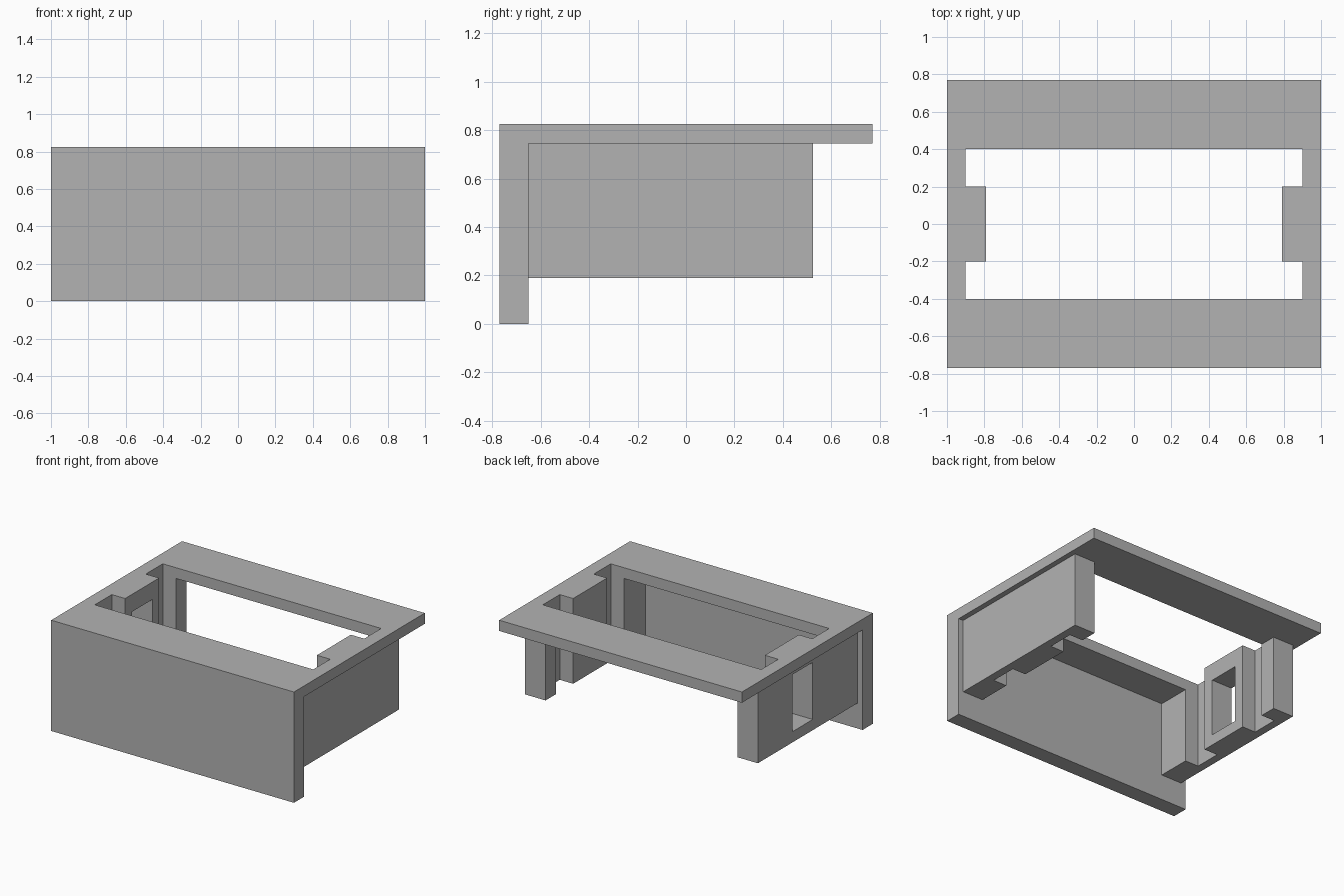
import bpy
import bmesh
from mathutils import Vector

cube = bpy.data.objects.get("Cube")
if cube:
    bpy.data.objects.remove(cube, do_unlink=True)

grey = bpy.data.materials.new("plain grey")
grey.use_nodes = True
colour = (0.45, 0.45, 0.45, 1)
grey.diffuse_color = colour
grey.node_tree.nodes["Principled BSDF"].inputs["Base Color"].default_value = colour


def extrude(name, points, offset):
    """Extrude a closed outline of 3D points along an offset."""
    bm = bmesh.new()
    face = bm.faces.new([bm.verts.new(p) for p in points])
    result = bmesh.ops.extrude_face_region(bm, geom=[face], use_keep_orig=True)
    moved = [v for v in result["geom"] if isinstance(v, bmesh.types.BMVert)]
    bmesh.ops.translate(bm, verts=moved, vec=Vector(offset))
    bmesh.ops.recalc_face_normals(bm, faces=bm.faces[:])
    mesh = bpy.data.meshes.new(name)
    bm.to_mesh(mesh)
    bm.free()
    mesh.materials.append(grey)
    obj = bpy.data.objects.new(name, mesh)
    bpy.context.collection.objects.link(obj)
    return obj


def cut(target, cutter):
    mod = target.modifiers.new("cut", 'BOOLEAN')
    mod.operation = 'DIFFERENCE'
    mod.solver = 'EXACT'
    mod.object = cutter
    cutter.hide_render = True
    cutter.hide_viewport = True


FRONT, PANEL_BACK, BACK = -0.77, -0.65, 0.77
TOP, PLATE_UNDER, WALL_LOW = 0.825, 0.745, 0.19
OUTER, GROOVE, POST = 0.96, 0.90, 0.79
WALL_BACK = 0.525

# Front panel and top plate as one L-shaped profile
profile = [(FRONT, 0), (PANEL_BACK, 0), (PANEL_BACK, PLATE_UNDER),
           (BACK, PLATE_UNDER), (BACK, TOP), (FRONT, TOP)]
frame = extrude("top_and_front_panel", [(-1, y, z) for y, z in profile], (2, 0, 0))

# Opening in the top, narrowed by the middle posts
right_edge = [(GROOVE, -0.4), (GROOVE, -0.2), (POST, -0.2),
              (POST, 0.2), (GROOVE, 0.2), (GROOVE, 0.4)]
outline = right_edge + [(-x, y) for x, y in reversed(right_edge)]
cut(frame, extrude("opening_cutter", [(x, y, 0.7) for x, y in outline], (0, 0, 0.3)))

# Side walls with three inward posts each
inner = [(POST, PANEL_BACK), (POST, -0.4)] + right_edge + [(POST, 0.4), (POST, WALL_BACK)]
plan = [(OUTER, PANEL_BACK)] + inner + [(OUTER, WALL_BACK)]
walls = {}
for name, side in (("left_wall", 1), ("right_wall", -1)):
    walls[name] = extrude(name, [(side * x, y, WALL_LOW) for x, y in plan],
                          (0, 0, PLATE_UNDER - WALL_LOW))

# Window through the middle post of the right wall
window = [(-0.12, 0.27), (0.12, 0.27), (0.12, 0.695), (-0.12, 0.695)]
cut(walls["right_wall"],
    extrude("window_cutter", [(-1.1, y, z) for y, z in window], (0.5, 0, 0)))
